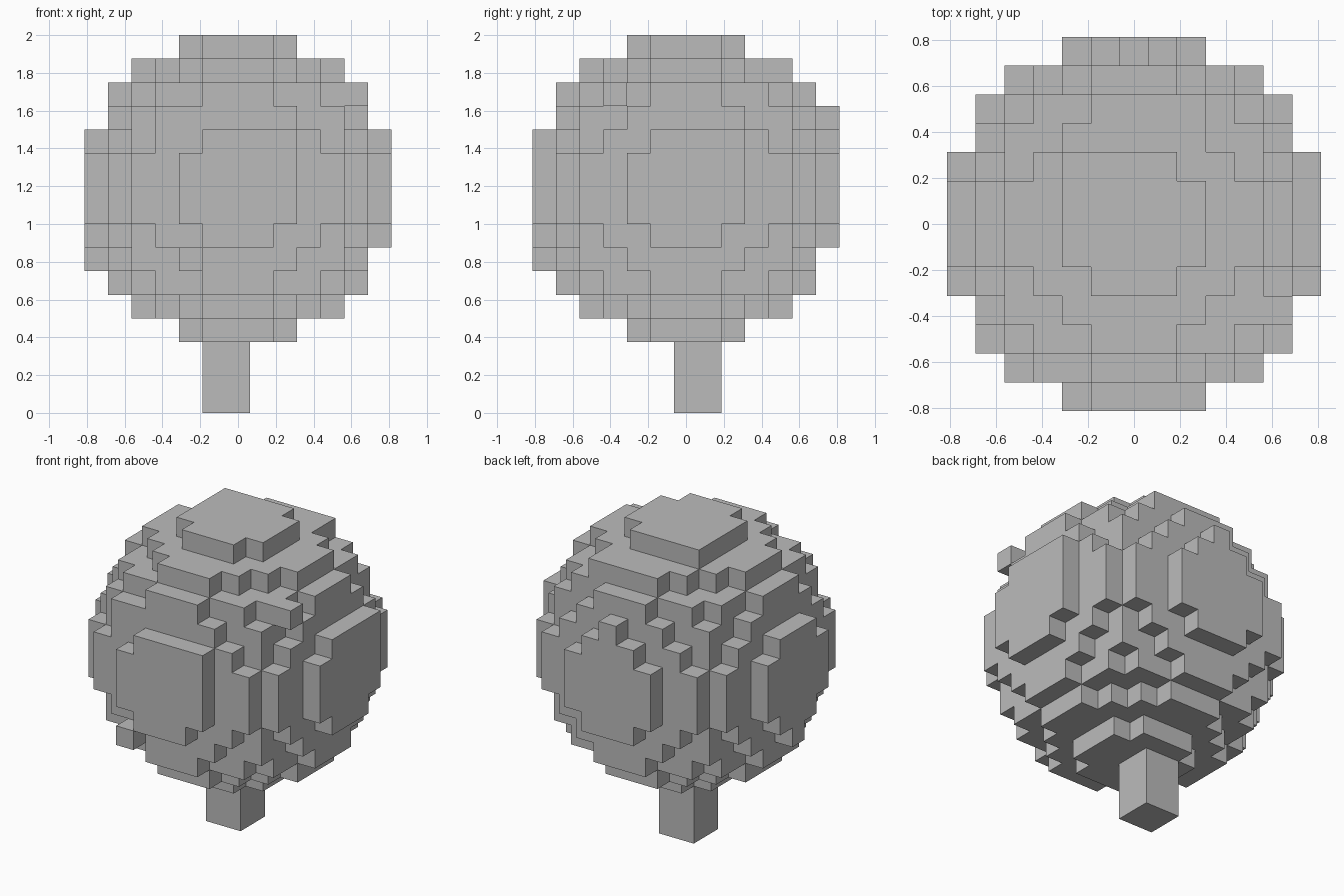
import bpy, bmesh
from mathutils import Vector

cube = bpy.data.objects.get("Cube")
if cube:
    bpy.data.objects.remove(cube, do_unlink=True)

CELL = 0.125
CENTRE_Z = 1.1875

grey = bpy.data.materials.new("plain_grey")
grey.use_nodes = True
colour = (0.5, 0.5, 0.5, 1.0)
grey.diffuse_color = colour
grey.node_tree.nodes["Principled BSDF"].inputs["Base Color"].default_value = colour


def add_object(name, bm):
    bmesh.ops.recalc_face_normals(bm, faces=bm.faces)
    mesh = bpy.data.meshes.new(name)
    bm.to_mesh(mesh)
    bm.free()
    mesh.materials.append(grey)
    obj = bpy.data.objects.new(name, mesh)
    bpy.context.collection.objects.link(obj)
    return obj


# Ball of cells for the foliage
span = range(-6, 7)
cells = {(x, y, z) for x in span for y in span for z in span
         if x * x + y * y + z * z <= 42}

# Irregular leaf cells on the surface
cells |= {(-2, 2, 6), (2, -6, 2), (6, 2, 2), (5, -3, 4), (-2, -6, -3),
          (0, 6, 3), (-6, 0, -3), (2, 4, 5), (-3, -5, 3)}

# Foliage: only the outer sides of the cells
bm = bmesh.new()
for cell in cells:
    middle = Vector(cell) * CELL + Vector((0, 0, CENTRE_Z))
    for axis in range(3):
        for sign in (-1, 1):
            beside = list(cell)
            beside[axis] += sign
            if tuple(beside) in cells:
                continue
            out, u, v = Vector(), Vector(), Vector()
            out[axis] = sign * CELL / 2
            u[(axis + 1) % 3] = CELL / 2
            v[(axis + 2) % 3] = sign * CELL / 2
            corners = (-u - v, u - v, u + v, v - u)
            bm.faces.new([bm.verts.new(middle + out + c) for c in corners])
bmesh.ops.remove_doubles(bm, verts=bm.verts, dist=0.001)
add_object("foliage", bm)

# Trunk: square post, slightly off centre
bm = bmesh.new()
bmesh.ops.create_cube(bm, size=1)
bmesh.ops.scale(bm, vec=(0.25, 0.25, 0.375), verts=bm.verts)
bmesh.ops.translate(bm, vec=(-0.0625, 0.0625, 0.1875), verts=bm.verts)
add_object("trunk", bm)
